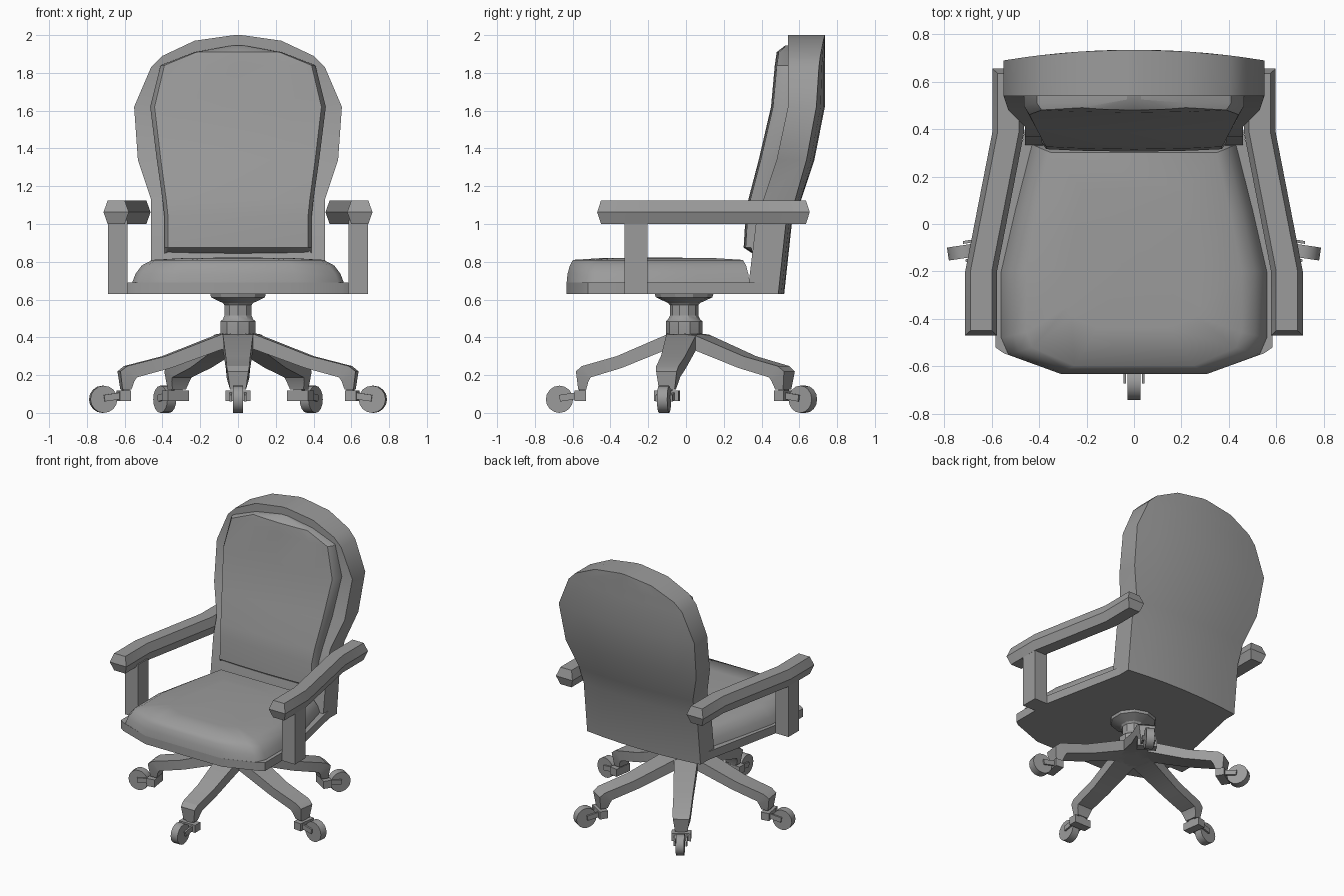
import bpy, bmesh, math
from mathutils import Vector, Matrix

cube = bpy.data.objects.get("Cube")
if cube:
    bpy.data.objects.remove(cube, do_unlink=True)

grey = bpy.data.materials.new("plain_grey")
grey.use_nodes = True
grey.diffuse_color = (0.33, 0.33, 0.33, 1)
grey.node_tree.nodes["Principled BSDF"].inputs["Base Color"].default_value = grey.diffuse_color


def finish(name, bm, angle=35):
    bmesh.ops.recalc_face_normals(bm, faces=bm.faces)
    mesh = bpy.data.meshes.new(name)
    bm.to_mesh(mesh)
    bm.free()
    mesh.materials.append(grey)
    obj = bpy.data.objects.new(name, mesh)
    bpy.context.collection.objects.link(obj)
    bpy.ops.object.select_all(action="DESELECT")
    obj.select_set(True)
    bpy.context.view_layer.objects.active = obj
    bpy.ops.object.shade_smooth_by_angle(angle=math.radians(angle))
    return obj


def loft(name, rings, angle=35, matrix=None, ridge_caps=False):
    """Skin a list of closed rings that share one point count."""
    bm = bmesh.new()
    loops = [[bm.verts.new(p) for p in ring] for ring in rings]
    n = len(loops[0])
    for a, b in zip(loops, loops[1:]):
        for i in range(n):
            j = (i + 1) % n
            bm.faces.new((a[i], a[j], b[j], b[i]))
    for cap in (loops[0], loops[-1]):
        if ridge_caps:
            bm.faces.new(cap[:4])
            bm.faces.new(cap[3:] + cap[:1])
        else:
            bm.faces.new(cap)
    if matrix:
        bm.transform(matrix)
    return finish(name, bm, angle)


def box(name, size, centre, matrix=Matrix()):
    bm = bmesh.new()
    bmesh.ops.create_cube(bm, size=1)
    bm.transform(matrix @ Matrix.Translation(centre) @ Matrix.Diagonal((*size, 1)))
    return finish(name, bm)


def mirrored(half):
    return half + [(-x, y) for x, y in reversed(half)]


# Back frame: height, half width, front y, rear y
columns = [-1, -0.7, -0.35, 0, 0.35, 0.7, 1]
frame_rows = [(0.63, 0.46, 0.325, 0.52), (1.0, 0.46, 0.37, 0.56), (1.13, 0.46, 0.41, 0.61),
              (1.34, 0.53, 0.48, 0.68), (1.62, 0.55, 0.54, 0.735), (1.83, 0.46, 0.54, 0.735),
              (1.89, 0.4, 0.54, 0.735), (1.97, 0.23, 0.54, 0.735), (2.0, 0.02, 0.54, 0.735)]
rings = []
for z, w, front, rear in frame_rows:
    ring = [(u * w, front, z) for u in columns]
    ring += [(u * w, rear - 0.045 * (u * w / 0.55) ** 2, z) for u in reversed(columns)]
    rings.append(ring)
loft("back_frame", rings)

# Back cushion: height, half width, front y, rear y, edge setback
pad_columns = [-1, -0.95, -0.6, 0, 0.6, 0.95, 1]
pad_rows = [(0.845, 0.39, 0.35, 0.4, 0), (0.875, 0.39, 0.305, 0.4, 0.04), (1.04, 0.39, 0.315, 0.42, 0.05),
            (1.13, 0.4, 0.33, 0.45, 0.05), (1.34, 0.43, 0.385, 0.5, 0.05), (1.62, 0.465, 0.45, 0.56, 0.05),
            (1.84, 0.41, 0.47, 0.56, 0.04), (1.91, 0.23, 0.48, 0.56, 0.03), (1.945, 0.03, 0.525, 0.56, 0)]
rings = []
for z, w, front, rear, setback in pad_rows:
    ring = []
    for u in pad_columns:
        y = front + (setback if abs(u) == 1 else 0.012 * u * u)
        ring.append((u * w, y, z))
    rings.append(ring + [(w, rear, z), (-w, rear, z)])
loft("back_cushion", rings, 42)

# Seat board
board = mirrored([(0.0, 0.515), (0.46, 0.475), (0.46, 0.4), (0.585, -0.2), (0.585, -0.52),
                  (0.55, -0.545), (0.31, -0.632)])[:-1]
loft("seat_board", [[(x, y, z) for x, y in board] for z in (0.63, 0.69)], 25)

# Seat cushion: shrinking copies of one outline
pad = mirrored([(0.43, 0.335), (0.5, 0.06), (0.56, -0.2), (0.56, -0.48), (0.53, -0.55), (0.31, -0.632)])
steps = [(1, 1, 0.69), (0.97, 0.99, 0.735), (0.91, 0.965, 0.78), (0.81, 0.93, 0.81),
         (0.5, 0.6, 0.82), (0.1, 0.1, 0.822)]
loft("seat_cushion", [[(x * sx, -0.15 + (y + 0.15) * sy, z) for x, y in pad]
                      for sx, sy, z in steps], 50)

# Arm rests and posts
section = [(-0.067, 0), (-0.045, 0.0625), (0.045, 0.0625), (0.067, 0), (0.045, -0.0625), (-0.045, -0.0625)]
path = [(0.645, -0.45), (0.645, -0.2), (0.53, 0.39), (0.53, 0.635)]
for side, label in ((1, "left"), (-1, "right")):
    rings = []
    for k, (px, py) in enumerate(path):
        push = {0: -0.02, 3: 0.02}.get(k, 0)
        rings.append([(side * (px + dx), py + (push if dz == 0 else 0), 1.0625 + dz) for dx, dz in section])
    loft(label + "_arm_rest", rings, 25, ridge_caps=True)
    box(label + "_arm_post", (0.105, 0.122, 0.39), (side * 0.637, -0.264, 0.825))

# Centre column with mounting plate and hub
profile = [(0.155, 0.63), (0.15, 0.612), (0.085, 0.582), (0.075, 0.57), (0.075, 0.515),
           (0.085, 0.495), (0.097, 0.485), (0.097, 0.42), (0.08, 0.335)]
turns = [math.tau * (k + 0.5) / 10 for k in range(10)]
loft("centre_column", [[(r * math.cos(t), r * math.sin(t) - 0.01, z) for t in turns]
                       for r, z in profile], 25)

# Legs and casters: top radius, top z, bottom radius, bottom z, half width
leg_sections = [(0.04, 0.42, 0.04, 0.335, 0.085), (0.1, 0.415, 0.1, 0.335, 0.08),
                (0.39, 0.3, 0.36, 0.238, 0.065), (0.59, 0.248, 0.54, 0.188, 0.06),
                (0.625, 0.22, 0.553, 0.165, 0.055), (0.612, 0.125, 0.565, 0.125, 0.042)]
feet = {"front": (0, -0.56), "left": (0.605, -0.1), "right": (-0.605, -0.1),
        "rear_left": (0.33, 0.525), "rear_right": (-0.33, 0.525)}
hub = Vector((0, -0.01))
for label, foot in feet.items():
    reach = Vector(foot) - hub
    length = reach.length
    turn = Matrix.Translation((0, hub.y, 0)) @ Matrix.Rotation(math.atan2(reach.y, reach.x), 4, "Z")
    s = length / 0.6
    rings = [[(a * s, -w, za), (a * s, w, za), (b * s, w, zb), (b * s, -w, zb)]
             for a, za, b, zb, w in leg_sections]
    loft(label + "_leg", rings, 25, turn)
    # Swivel block and fork arms
    box(label + "_caster_block", (0.06, 0.13, 0.055), (length, 0, 0.09), turn)
    box(label + "_caster_stem", (0.035, 0.05, 0.04), (length - 0.01, 0, 0.125), turn)
    for side in (-1, 1):
        tilt = Matrix.Translation((length + 0.06, side * 0.039, 0.085)) @ Matrix.Rotation(0.15, 4, "Y")
        box(label + "_fork_arm", (0.1, 0.012, 0.035), (0, 0, 0), turn @ tilt)
    # Wheel
    bm = bmesh.new()
    bmesh.ops.create_cone(bm, cap_ends=True, segments=16, radius1=0.072, radius2=0.072, depth=0.055)
    bm.transform(turn @ Matrix.Translation((length + 0.11, 0, 0.072)) @ Matrix.Rotation(math.pi / 2, 4, "X"))
    finish(label + "_wheel", bm)
